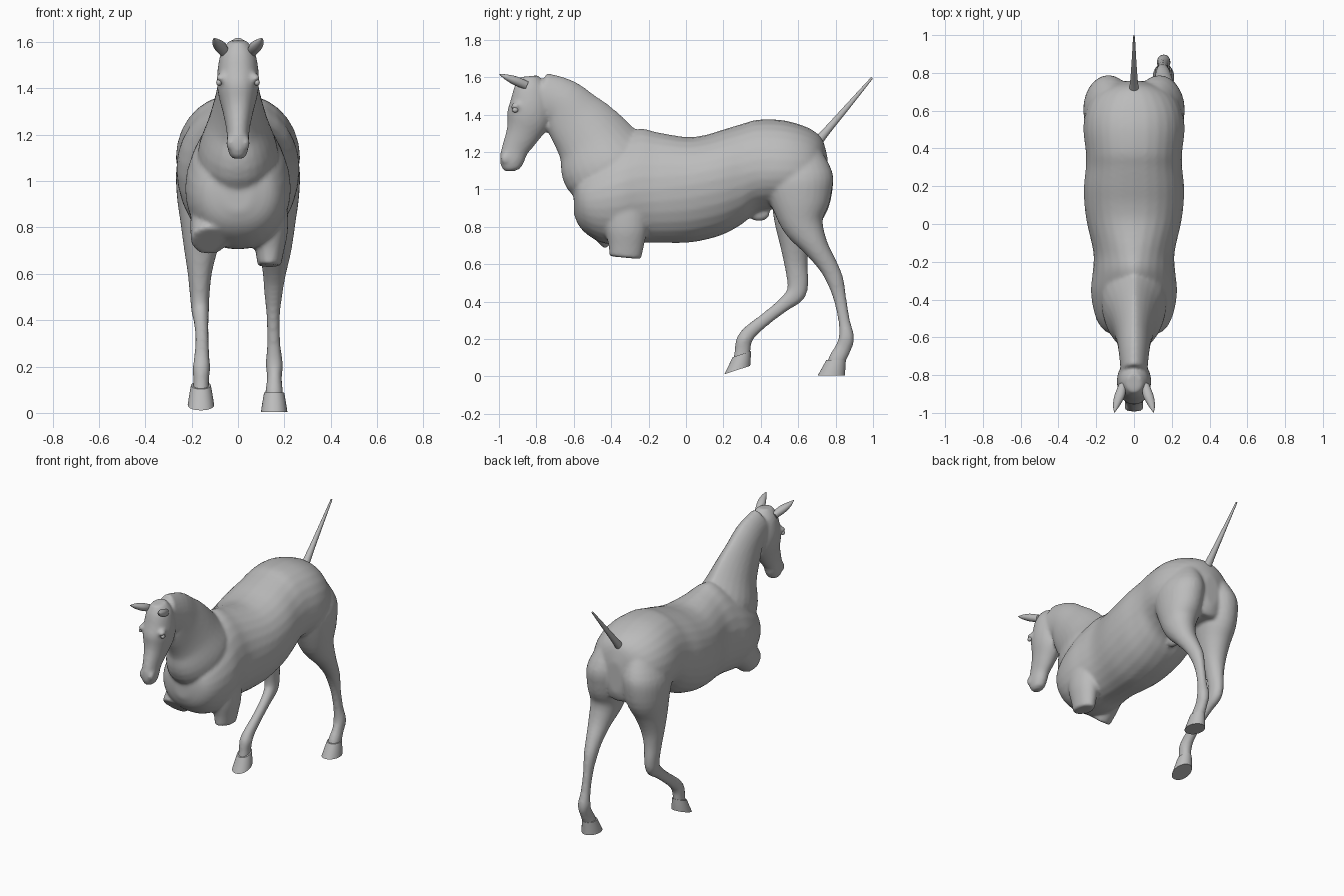
import bpy, bmesh, math
from mathutils import Vector

if "Cube" in bpy.data.objects:
    bpy.data.objects.remove(bpy.data.objects["Cube"])

grey = bpy.data.materials.new("coat_grey")
grey.use_nodes = True
grey.diffuse_color = (0.5, 0.5, 0.5, 1)
grey.node_tree.nodes["Principled BSDF"].inputs["Base Color"].default_value = (0.5, 0.5, 0.5, 1)


def spline(rows, steps):
    """Catmull-Rom through rows of numbers."""
    out = []
    for i in range(len(rows) - 1):
        a, b, c, d = (rows[max(0, min(len(rows) - 1, i + k))] for k in (-1, 0, 1, 2))
        for s in range(steps):
            t = s / steps
            out.append([0.5 * (2 * q + (r - p) * t + (2 * p - 5 * q + 4 * r - u) * t * t
                               + (3 * q - p - 3 * r + u) * t ** 3)
                        for p, q, r, u in zip(a, b, c, d)])
    return out + [list(rows[-1])]


def loft(bm, rows, normal=None, steps=4, segs=28):
    """Rings of (x, y, z, half width, up, down, sharpness of the upper half)."""
    rows = [tuple(r) + ((r[4],) if len(r) < 6 else ()) for r in rows]
    rows = [r + ((1.0,) if len(r) < 7 else ()) for r in rows]
    rows = spline(rows, steps)
    rings = []
    for i, (x, y, z, w, up, dn, e) in enumerate(rows):
        p, q = rows[max(i - 1, 0)], rows[min(i + 1, len(rows) - 1)]
        tangent = Vector((0, q[1] - p[1], q[2] - p[2]))
        n = normal or Vector((1, 0, 0)).cross(tangent).normalized()
        ring = []
        for k in range(segs):
            a = 2 * math.pi * k / segs
            c, s = math.cos(a), math.sin(a)
            cx = math.copysign(abs(c) ** (e if s > 0 else 0.9), c)
            ring.append(bm.verts.new(Vector((x + w * cx, y, z)) + n * (s * (up if s > 0 else dn))))
        rings.append(ring)
    for r0, r1 in zip(rings, rings[1:]):
        for k in range(segs):
            bm.faces.new((r0[k], r0[(k + 1) % segs], r1[(k + 1) % segs], r1[k]))
    bm.faces.new(rings[0])
    bm.faces.new(rings[-1])


def ball(bm, centre, size):
    made = bmesh.ops.create_uvsphere(bm, u_segments=16, v_segments=10, radius=1)["verts"]
    for v in made:
        v.co = Vector(c + s * q for c, s, q in zip(centre, size, v.co))


def finish(name, bm, angle=60):
    bmesh.ops.recalc_face_normals(bm, faces=bm.faces)
    me = bpy.data.meshes.new(name)
    bm.to_mesh(me)
    bm.free()
    me.materials.append(grey)
    ob = bpy.data.objects.new(name, me)
    bpy.context.collection.objects.link(ob)
    bpy.ops.object.select_all(action='DESELECT')
    ob.select_set(True)
    bpy.context.view_layer.objects.active = ob
    bpy.ops.object.shade_smooth_by_angle(angle=math.radians(angle))
    return ob


bm = bmesh.new()
# Trunk, chest to rump
trunk = [(-.60, .95, .06, .07, .08, 1), (-.575, .95, .14, .13, .14, 1), (-.53, .94, .185, .20, .18, 1.1),
         (-.45, .95, .215, .26, .235, 1.25), (-.35, .97, .228, .31, .265, 1.35),
         (-.25, .99, .218, .335, .275, 1.35), (-.15, 1.0, .215, .305, .285, 1.15),
         (0, 1.02, .248, .26, .305, .95), (.1, 1.04, .262, .25, .31, .9), (.2, 1.06, .265, .26, .30, .9),
         (.3, 1.08, .255, .27, .265, .9), (.38, 1.1, .255, .272, .22, .9), (.5, 1.1, .268, .272, .2, .9),
         (.6, 1.1, .255, .25, .2, .9), (.68, 1.1, .215, .215, .2, 1), (.73, 1.1, .14, .165, .2, 1),
         (.757, 1.08, .05, .09, .12, 1)]
loft(bm, [(0, y, z, w, u, d, e) for y, z, w, u, d, e in trunk], Vector((0, 0, 1)))

# Neck, poll to shoulder
loft(bm, [(0, -.78, 1.50, .07, .128, .12, 1.1), (0, -.665, 1.46, .082, .137, .137, 1.3),
          (0, -.585, 1.37, .095, .172, .17, 1.4), (0, -.50, 1.265, .125, .205, .205, 1.5),
          (0, -.43, 1.145, .17, .25, .25, 1.5), (0, -.36, 1.06, .17, .24, .22, 1.5)])

# Head, poll to lips
loft(bm, [(0, -.84, 1.605, .04, .05), (0, -.835, 1.55, .075, .085), (0, -.83, 1.46, .09, .112),
          (0, -.842, 1.38, .086, .118), (0, -.872, 1.30, .066, .092), (0, -.912, 1.22, .05, .072),
          (0, -.93, 1.16, .047, .066), (0, -.937, 1.115, .038, .05), (0, -.937, 1.097, .02, .025)])

# Hind legs, thigh to pastern
loft(bm, [(.10, .59, 1.24, .08, .11), (.13, .60, 1.08, .13, .183), (.14, .61, .95, .125, .165),
          (.15, .625, .82, .098, .115), (.16, .69, .70, .07, .07), (.157, .755, .60, .05, .052),
          (.153, .795, .52, .04, .046), (.152, .822, .42, .029, .035), (.154, .845, .30, .029, .031),
          (.157, .858, .21, .037, .041), (.157, .84, .15, .032, .043), (.156, .808, .09, .038, .046),
          (.156, .797, .05, .038, .046)])
loft(bm, [(-.10, .59, 1.24, .08, .11), (-.13, .60, 1.08, .13, .183), (-.14, .61, .95, .125, .165),
          (-.15, .59, .82, .098, .12), (-.16, .583, .70, .072, .08), (-.165, .588, .60, .052, .062),
          (-.165, .598, .50, .042, .056), (-.163, .585, .44, .038, .052), (-.158, .525, .385, .031, .038),
          (-.155, .43, .31, .029, .034), (-.156, .345, .24, .033, .038), (-.158, .31, .19, .038, .042),
          (-.159, .303, .14, .034, .042), (-.16, .295, .08, .036, .044)])

# Cut-off forelegs
loft(bm, [(.13, -.33, .97, .08, .13), (.138, -.32, .80, .078, .115), (.137, -.32, .70, .062, .095),
          (.135, -.325, .635, .05, .085)])
loft(bm, [(-.11, -.30, .95, .08, .12), (-.12, -.41, .83, .085, .10), (-.125, -.495, .74, .078, .085)])

# Groin, brows and nostril swellings
ball(bm, (0, .39, .87), (.03, .06, .04))
for s in (-1, 1):
    ball(bm, (s * .072, -.91, 1.445), (.024, .028, .02))
    ball(bm, (s * .034, -.965, 1.165), (.018, .026, .03))

body = finish("horse_body", bm, 180)
mod = body.modifiers.new("blend", 'REMESH')
mod.mode = 'VOXEL'
mod.voxel_size = 0.011
mod.use_smooth_shade = True
mod = body.modifiers.new("relax", 'SMOOTH')
mod.factor = 0.5
mod.iterations = 5

# Hooves: (x, y, sole z, tilt of the sole, y of coronet)
for name, x, y, z, tilt, ytop in (("left_hoof", .156, .777, .004, 0, .803),
                                  ("right_hoof", -.16, .274, .034, .32, .298)):
    bm = bmesh.new()
    n = Vector((0, math.cos(tilt), math.sin(tilt)))
    loft(bm, [(x, y, z, .057, .073), (x, y + .012, z + .04, .051, .063), (x, ytop, z + .085, .043, .052)], n)
    finish(name, bm, 40)

# Tail stump
bm = bmesh.new()
loft(bm, [(0, .69, 1.24, .03, .03), (0, .75, 1.31, .021, .021), (0, .87, 1.45, .012, .014),
          (0, .995, 1.597, .005, .006)])
finish("tail", bm)

# Ears and eyes
for side, s in (("left", 1), ("right", -1)):
    bm = bmesh.new()
    loft(bm, [(s * .06, -.85, 1.555, .02, .022), (s * .076, -.91, 1.58, .028, .024),
              (s * .093, -.96, 1.60, .018, .015), (s * .103, -.997, 1.616, .002, .002)])
    finish(side + "_ear", bm)
    bm = bmesh.new()
    ball(bm, (s * .082, -.913, 1.425), (.012, .016, .014))
    finish(side + "_eye", bm)
